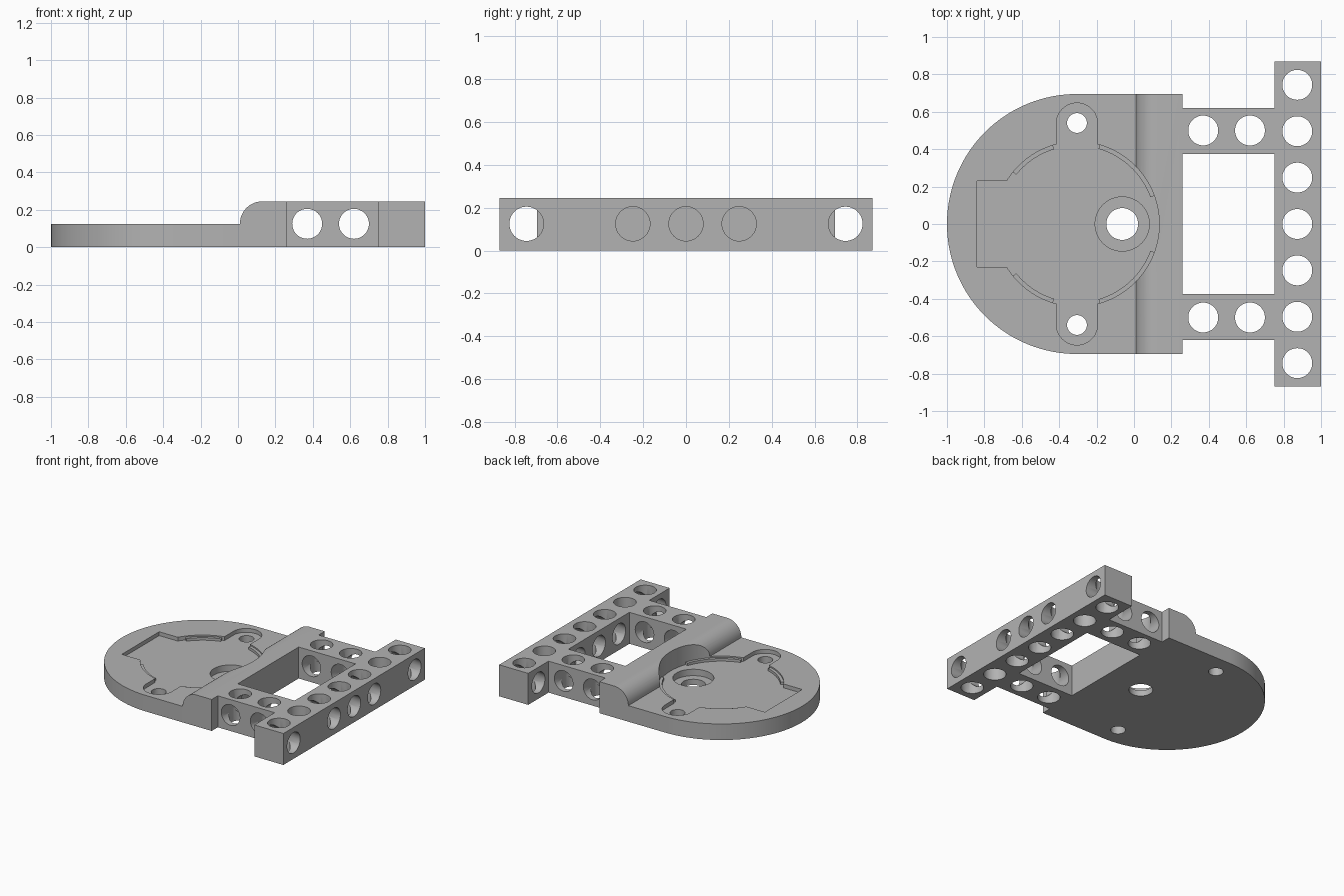
import bpy, bmesh
from math import pi, cos, sin, radians
from mathutils import Matrix

if "Cube" in bpy.data.objects:
    bpy.data.objects.remove(bpy.data.objects["Cube"])

grey = bpy.data.materials.new("plain grey")
grey.use_nodes = True
grey.diffuse_color = (0.45, 0.45, 0.45, 1)
grey.node_tree.nodes["Principled BSDF"].inputs["Base Color"].default_value = grey.diffuse_color

H, PLATE, FLOOR = 0.245, 0.125, 0.095   # bar height, plate top, pocket floor
CX, R = -0.305, 0.695                   # centre and radius of the round end
HOLE = 0.08


def arc(cx, cy, r, a0, a1, n):
    return [(cx + r * cos(radians(a0 + (a1 - a0) * i / n)),
             cy + r * sin(radians(a0 + (a1 - a0) * i / n))) for i in range(n + 1)]


def prism(name, outline, lo, hi, along_y=False):
    """Extrude an outline upward, or an x-z profile along y."""
    bm = bmesh.new()
    place = (lambda u, v: (u, lo, v)) if along_y else (lambda u, v: (u, v, lo))
    face = bm.faces.new([bm.verts.new(place(u, v)) for u, v in outline])
    top = bmesh.ops.extrude_face_region(bm, geom=[face])["geom"]
    step = (0, hi - lo, 0) if along_y else (0, 0, hi - lo)
    bmesh.ops.translate(bm, vec=step, verts=[g for g in top if isinstance(g, bmesh.types.BMVert)])
    bmesh.ops.recalc_face_normals(bm, faces=bm.faces)
    return make(name, bm)


def make(name, bm):
    mesh = bpy.data.meshes.new(name)
    bm.to_mesh(mesh)
    bm.free()
    obj = bpy.data.objects.new(name, mesh)
    bpy.context.collection.objects.link(obj)
    return obj


def rod(at, r, length, axis="Z"):
    bm = bmesh.new()
    turn = {"X": Matrix.Rotation(pi / 2, 4, "Y"), "Y": Matrix.Rotation(pi / 2, 4, "X"),
            "Z": Matrix()}[axis]
    bmesh.ops.create_cone(bm, cap_ends=True, segments=48, radius1=r, radius2=r,
                          depth=length, matrix=Matrix.Translation(at) @ turn)
    return make("cutter", bm)


def cut(obj, cutters):
    for c in cutters:
        mod = obj.modifiers.new("cut", "BOOLEAN")
        mod.operation, mod.solver, mod.object = "DIFFERENCE", "EXACT", c
    bpy.context.view_layer.update()
    result = bpy.data.meshes.new_from_object(
        obj.evaluated_get(bpy.context.evaluated_depsgraph_get()))
    obj.modifiers.clear()
    obj.data = result


# Main solids: round plate, raised ridge, hole-bar frame
plate = prism("round_plate", [(0.01, -R)] + [(0.01, R)] + arc(CX, 0, R, 90, 270, 64), 0, PLATE)
ridge = prism("rounded_ridge", [(0.26, 0), (0.26, H)] + arc(0.13, PLATE, 0.12, 90, 180, 16)
              + [(0.01, 0)], -R, R, along_y=True)
half = [(0.26, 0.375), (0.26, 0.62), (0.75, 0.62), (0.75, 0.87), (1, 0.87)]
inner = [(0.75, -0.375), (0.75, 0.375)]
frame = prism("hole_bar_frame", inner + half + [(x, -y) for x, y in reversed(half)], 0, H)

# Recess for the round body with side ears and a rear block
tools = [prism("cutter", arc(CX, 0, 0.44, 0, 357, 119), FLOOR, 0.5),
         prism("cutter", [(-0.84, -0.23), (-0.5, -0.23), (-0.5, 0.23), (-0.84, 0.23)], FLOOR, 0.5),
         prism("cutter", arc(CX, 0.537, 0.11, 0, 180, 24) + arc(CX, -0.537, 0.11, 180, 360, 24),
               FLOOR, 0.5)]
# Shaft hole, counterbore and screw holes
tools += [rod((-0.063, 0, 0.295), 0.145, 0.5), rod((-0.063, 0, 0), 0.085, 1)]
tools += [rod((CX, s * 0.54, 0), 0.053, 1) for s in (-1, 1)]
cut(plate, tools)
cut(ridge, tools[:1] + tools[3:5])

# Holes crossing the bars along all three axes
drills = [rod((x, s * 0.5, H / 2), HOLE, 1) for x in (0.37, 0.62) for s in (-1, 1)]
drills += [rod((0.873, y * 0.248, H / 2), HOLE, 1) for y in range(-3, 4)]
drills += [rod((x, 0, PLATE), HOLE, 1.6, "Y") for x in (0.37, 0.62)]
drills += [rod((0.873, y * 0.248, PLATE), HOLE, 0.4, "X") for y in (-3, -1, 0, 1, 3)]
cut(frame, drills)

# Thin locating lips around the recess
parts = [plate, ridge, frame]
for side, s in (("left", 1), ("right", -1)):
    for end, a, b in (("front", 20, 74), ("rear", 107, 141)):
        outline = arc(CX, 0, 0.441, a * s, b * s, 20) + arc(CX, 0, 0.418, b * s, a * s, 20)
        parts.append(prism(f"lip_{side}_{end}", outline, FLOOR - 0.002, 0.115))

for c in tools + drills:
    bpy.data.objects.remove(c)

# Finish: one colour, smooth curves with sharp edges
for p in parts:
    p.data.materials.clear()
    p.data.materials.append(grey)
    for f in p.data.polygons:
        f.material_index = 0
    bpy.ops.object.select_all(action="DESELECT")
    p.select_set(True)
    bpy.context.view_layer.objects.active = p
    bpy.ops.object.shade_smooth_by_angle(angle=radians(30))
